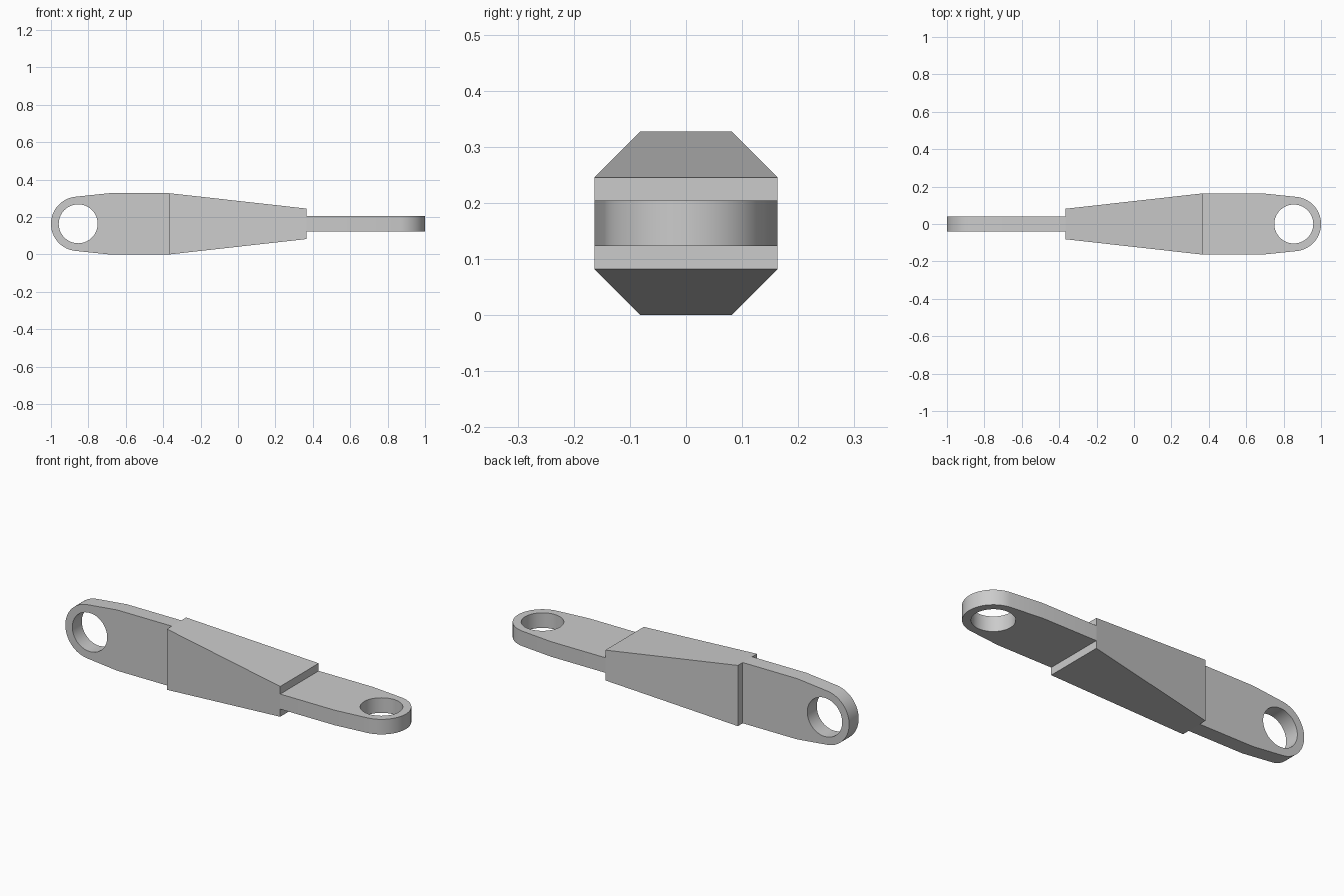
import bpy, bmesh
from math import sin, cos, pi, atan2, hypot, acos, radians
from mathutils import Matrix

cube = bpy.data.objects.get("Cube")
if cube:
    bpy.data.objects.remove(cube, do_unlink=True)

WIDE, NARROW = 0.1635, 0.0815    # half sizes of the body ends
BODY_X, SHOULDER_X = 0.366, 0.69
EYE_X, EYE_R, HOLE_R = 0.8545, 0.1455, 0.104
THICK = 0.081
MID_Z = WIDE

steel = bpy.data.materials.new("grey steel")
steel.use_nodes = True
GREY = (0.6, 0.6, 0.6, 1)
steel.diffuse_color = GREY
steel.node_tree.nodes["Principled BSDF"].inputs["Base Color"].default_value = GREY


def finish(bm, name):
    bmesh.ops.recalc_face_normals(bm, faces=bm.faces)
    mesh = bpy.data.meshes.new(name)
    bm.to_mesh(mesh)
    bm.free()
    mesh.materials.append(steel)
    obj = bpy.data.objects.new(name, mesh)
    obj.location.z = MID_Z
    bpy.context.collection.objects.link(obj)
    bpy.ops.object.select_all(action='DESELECT')
    obj.select_set(True)
    bpy.context.view_layer.objects.active = obj
    bpy.ops.object.shade_smooth_by_angle(angle=radians(20))
    return obj


def arc(cx, r, start, end, n):
    return [(cx + r * cos(start + (end - start) * i / n),
             r * sin(start + (end - start) * i / n)) for i in range(n + 1)]


def link_plate(name, turn):
    """Flat lug with a rounded end and a round pin hole, lying in xy toward +x."""
    bm = bmesh.new()
    # the sloped sides leave the shoulders tangent to the rounded end
    dx, dy = SHOULDER_X - EYE_X, WIDE
    tangent = atan2(dy, dx) - acos(EYE_R / hypot(dx, dy))
    outer = [(BODY_X, -WIDE), (SHOULDER_X, -WIDE)]
    outer += arc(EYE_X, EYE_R, -tangent, tangent, 48)
    outer += [(SHOULDER_X, WIDE), (BODY_X, WIDE)]
    hole = arc(EYE_X, HOLE_R, 0, 2 * pi, 64)[:-1]
    for loop in (outer, hole):
        verts = [bm.verts.new((x, y, -THICK / 2)) for x, y in loop]
        for a, b in zip(verts, verts[1:] + verts[:1]):
            bm.edges.new((a, b))
    bmesh.ops.triangle_fill(bm, use_beauty=True, edges=bm.edges[:])
    top = bmesh.ops.extrude_face_region(bm, geom=bm.faces[:], use_keep_orig=True)
    moved = [v for v in top["geom"] if isinstance(v, bmesh.types.BMVert)]
    bmesh.ops.translate(bm, verts=moved, vec=(0, 0, THICK))
    bm.transform(turn)
    return finish(bm, name)


# Tapered body: tall at one end, wide at the other
bm = bmesh.new()
rings = []
for x, hy, hz in ((-BODY_X, NARROW, WIDE), (BODY_X, WIDE, NARROW)):
    rings.append([bm.verts.new((x, sy * hy, sz * hz))
                  for sy, sz in ((-1, -1), (1, -1), (1, 1), (-1, 1))])
for ring in rings:
    bm.faces.new(ring)
for i in range(4):
    j = (i + 1) % 4
    bm.faces.new((rings[0][i], rings[0][j], rings[1][j], rings[1][i]))
finish(bm, "tapered_body")

# Lugs: one horizontal, one turned upright on the opposite end
link_plate("left_horizontal_lug", Matrix.Identity(4))
link_plate("right_upright_lug",
           Matrix.Rotation(pi, 4, 'Z') @ Matrix.Rotation(pi / 2, 4, 'X'))
